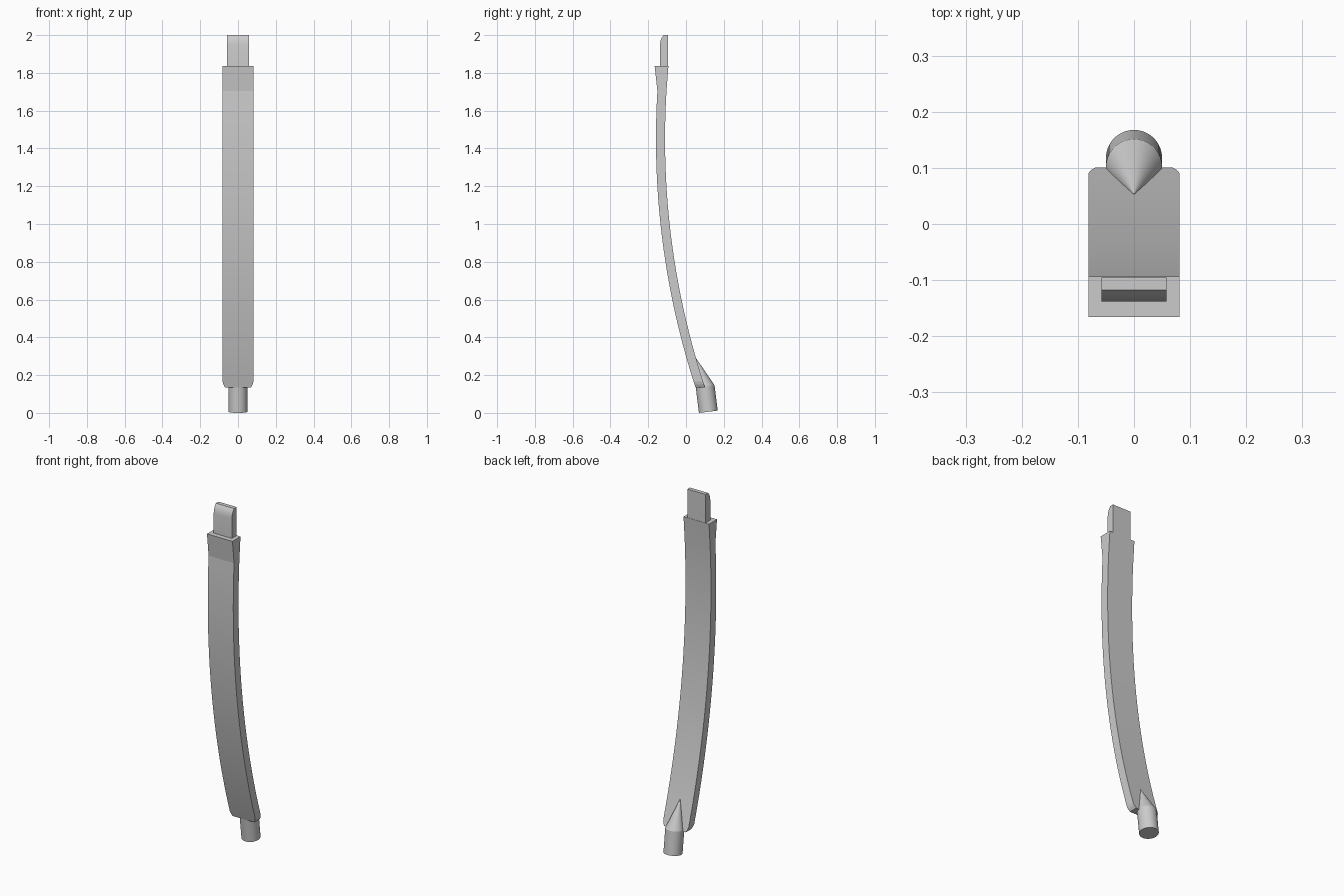
import bpy
import bmesh
from math import sin, cos, pi, radians, sqrt
from mathutils import Vector

cube = bpy.data.objects.get("Cube")
if cube:
    bpy.data.objects.remove(cube, do_unlink=True)

grey = bpy.data.materials.new("plain grey")
grey.use_nodes = True
colour = (0.6, 0.6, 0.6, 1)
grey.diffuse_color = colour
grey.node_tree.nodes["Principled BSDF"].inputs["Base Color"].default_value = colour


def loft(name, rings, angle):
    """Skin a stack of equal-sized rings, cap both ends and smooth by angle."""
    bm = bmesh.new()
    loops = [[bm.verts.new(p) for p in ring] for ring in rings]
    n = len(rings[0])
    for a, b in zip(loops, loops[1:]):
        for i in range(n):
            j = (i + 1) % n
            bm.faces.new((a[i], a[j], b[j], b[i]))
    bm.faces.new(loops[0][::-1])
    bm.faces.new(loops[-1])
    bmesh.ops.remove_doubles(bm, verts=bm.verts, dist=1e-5)
    bmesh.ops.recalc_face_normals(bm, faces=bm.faces)
    mesh = bpy.data.meshes.new(name)
    bm.to_mesh(mesh)
    bm.free()
    mesh.materials.append(grey)
    obj = bpy.data.objects.new(name, mesh)
    bpy.context.collection.objects.link(obj)
    bpy.ops.object.select_all(action="DESELECT")
    obj.select_set(True)
    bpy.context.view_layer.objects.active = obj
    bpy.ops.object.shade_smooth_by_angle(angle=radians(angle))
    return obj


# Curved slat: two concentric arcs seen from the side
RADIUS, THICK, HALF = 4.24, 0.048, 0.081
BOW_Z, BOW_Y = 1.45, -0.159
BOTTOM, FLARE, TOP = 0.135, 1.705, 1.836


def arc_y(z, inset):
    r = RADIUS - inset
    return BOW_Y + RADIUS - sqrt(r * r - (z - BOW_Z) ** 2)


def slat_ring(z, half, front=None):
    f = arc_y(z, 0) if front is None else front
    b = arc_y(z, THICK)
    return [(-half, f, z), (half, f, z), (half, b, z), (-half, b, z)]


start, steps = BOTTOM + 0.03, 24
rings = [slat_ring(BOTTOM, HALF - 0.012), slat_ring(BOTTOM + 0.015, HALF - 0.004)]
rings += [slat_ring(start + (FLARE - start) * i / steps, HALF) for i in range(steps + 1)]
rings.append(slat_ring(TOP, HALF, -0.166))  # thickened shoulder
loft("curved_slat", rings, 6)

# Top tenon with an eased front edge
profile = [(-0.095, 1.82), (-0.138, 1.82), (-0.138, 1.95), (-0.135, 1.97),
           (-0.128, 1.987), (-0.118, 2.0), (-0.095, 2.0)]
loft("top_tenon", [[(x, y, z) for y, z in profile] for x in (-0.058, 0.058)], 30)

# Bottom peg, leaning back, tapering to a point on the slat
tilt = radians(7)
axis = Vector((0, -sin(tilt), cos(tilt)))
across = Vector((0, cos(tilt), sin(tilt)))
foot = Vector((0, 0.118, 0.006))


def circle(centre, radius, sides=48):
    return [centre + Vector((radius * cos(2 * pi * i / sides), 0, 0))
            + across * (radius * sin(2 * pi * i / sides)) for i in range(sides)]


peg_top = foot + axis * 0.135
apex = Vector((0, 0.053, 0.29))
loft("bottom_peg", [circle(foot, 0.05), circle(peg_top, 0.05)], 30)
loft("peg_taper", [circle(peg_top, 0.05), circle(apex, 0.0002)], 30)
